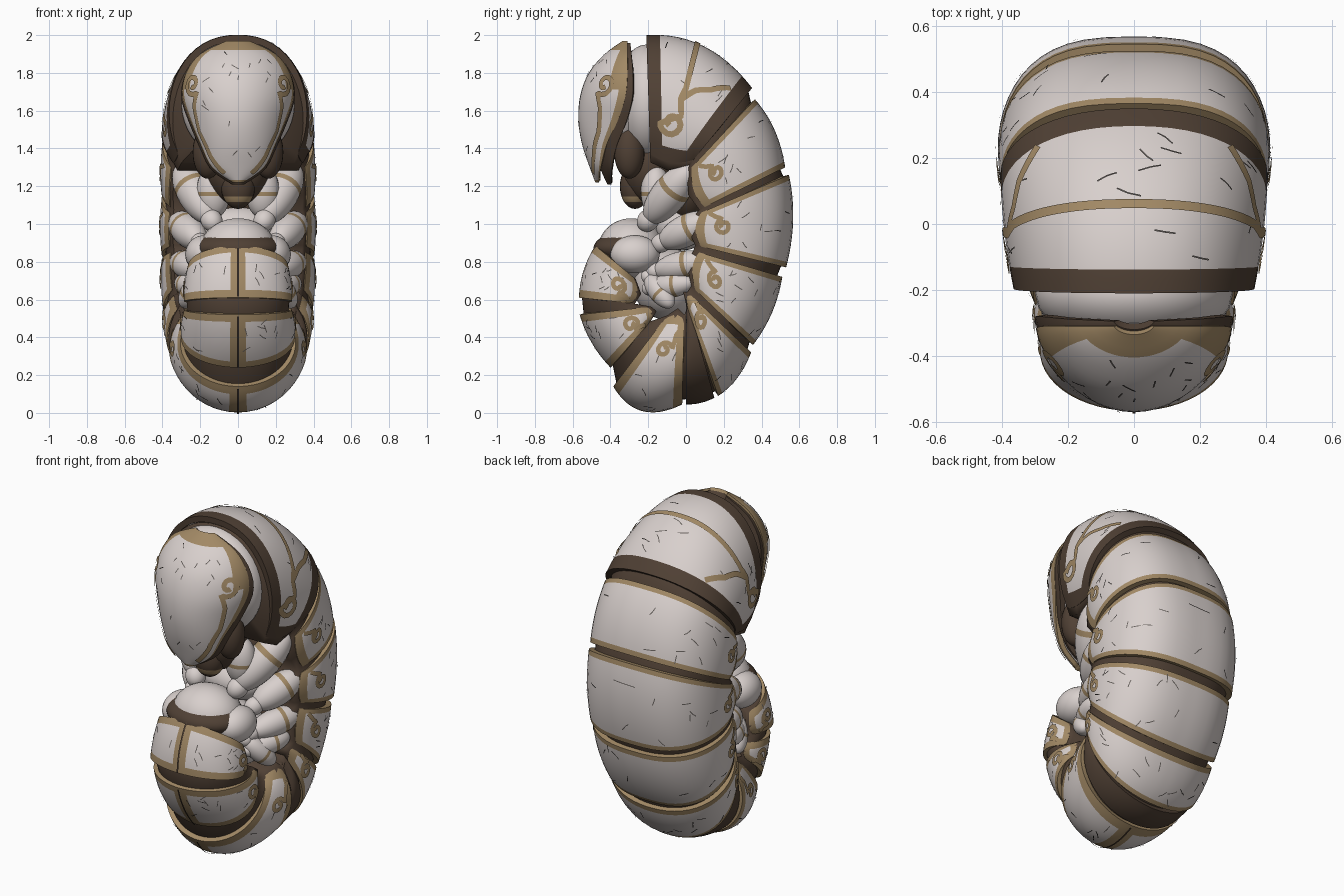
import bpy, bmesh, math, random
from mathutils import Vector

random.seed(4)
if "Cube" in bpy.data.objects:
    bpy.data.objects.remove(bpy.data.objects["Cube"])


def material(name, rgb):
    m = bpy.data.materials.new(name)
    m.use_nodes = True
    m.diffuse_color = (*rgb, 1)
    m.node_tree.nodes["Principled BSDF"].inputs["Base Color"].default_value = (*rgb, 1)
    return m


MATS = [material("ivory", (0.69, 0.63, 0.61)), material("tan trim", (0.36, 0.25, 0.13)),
        material("dark brown", (0.08, 0.052, 0.035)), material("crack grey", (0.13, 0.115, 0.105))]
IVORY, TAN, DARK, CRACK = range(4)


def finish(name, bm):
    mesh = bpy.data.meshes.new(name)
    bm.to_mesh(mesh)
    bm.free()
    for m in MATS:
        mesh.materials.append(m)
    mesh.shade_smooth()
    ob = bpy.data.objects.new(name, mesh)
    bpy.context.collection.objects.link(ob)
    return ob


def spread(a, b, n):
    return [a + (b - a) * i / n for i in range(n + 1)]


def normal(f, u, v, c):
    e = 0.01
    n = (f(u + e, v) - f(u - e, v)).cross(f(u, v + e) - f(u, v - e)).normalized()
    return -n if n.dot(f(u, v) - c) < 0 else n


def grid(name, f, us, vs, pick, c, thick=0.0):
    """Patch of the surface f, coloured cell by cell."""
    bm = bmesh.new()
    rows = [[bm.verts.new(f(u, v)) for v in vs] for u in us]
    for i in range(len(us) - 1):
        for j in range(len(vs) - 1):
            face = bm.faces.new((rows[i][j], rows[i + 1][j], rows[i + 1][j + 1], rows[i][j + 1]))
            face.material_index = pick((us[i] + us[i + 1]) / 2, (vs[j] + vs[j + 1]) / 2)
    bm.normal_update()
    mid = bm.faces[:][len(bm.faces) // 2]
    if mid.normal.dot(mid.calc_center_median() - c) < 0:
        bmesh.ops.reverse_faces(bm, faces=bm.faces[:])
    ob = finish(name, bm)
    if thick:
        s = ob.modifiers.new("thickness", "SOLIDIFY")
        s.thickness, s.offset = thick, -1
        e = ob.modifiers.new("crisp rim", "EDGE_SPLIT")
        e.split_angle = math.radians(50)


def ribbon(bm, f, c, path, width, mat, lift=0.006):
    """Thin painted stripe following a path of (u, v) points on f."""
    pts = []
    for (a, b), (d, e) in zip(path, path[1:]):
        pts += [(a + (d - a) * k / 4, b + (e - b) * k / 4) for k in range(4)]
    pts.append(path[-1])
    pos = [f(*p) for p in pts]
    last = None
    for i, p in enumerate(pts):
        n = normal(f, *p, c)
        side = (pos[min(i + 1, len(pos) - 1)] - pos[max(i - 1, 0)]).cross(n).normalized() * width / 2
        pair = [bm.verts.new(pos[i] + n * lift + s) for s in (side, -side)]
        if last:
            bm.faces.new((last[0], last[1], pair[1], pair[0])).material_index = mat
        last = pair


def spiral(f, u, v, r, turns, phase):
    e = 0.01
    du = r / ((f(u + e, v) - f(u - e, v)).length / (2 * e))
    dv = r / ((f(u, v + e) - f(u, v - e)).length / (2 * e))
    out = []
    for k in spread(0, 1, 14):
        a = phase + turns * math.tau * k
        out.append((u + du * (0.25 + 0.75 * k) * math.cos(a), v + dv * (0.25 + 0.75 * k) * math.sin(a)))
    return out


def mirrored(path):
    return [(u, -v) for u, v in path]


# ---- body armour: each plate spans two lines from back edge to belly edge, in (y, z)
REACH = math.radians(122)


def section(o, i, w, power, t):
    p = o.lerp(i, (1 - math.cos(t)) / (1 - math.cos(REACH)))
    return Vector((math.copysign(w * abs(math.sin(t)) ** power, t), p.x, p.y))


def plate_line(o0, o1, i0, i1, w0, w1, bulge, power):
    o0, o1, i0, i1 = map(Vector, (o0, o1, i0, i1))
    out = ((o0 + o1) - (i0 + i1)).normalized()

    def line(u):
        arch = 4 * u * (1 - u)
        return (o0.lerp(o1, u) + out * bulge * arch, i0.lerp(i1, u) - out * 0.03 * arch,
                w0 + (w1 - w0) * u + 0.008 * arch, power)
    return line


PLATES = [  # name, back edge ends, belly edge ends, half widths, bulge, squareness
    ("thorax_shield", (-.21, 2), (.35, 1.72), (-.19, 1.37), (.04, 1.34), .365, .405, .085, .88),
    ("back_plate_1", (.365, 1.66), (.525, 1.3), (.03, 1.3), (.1, 1.09), .4, .405, .03, .72),
    ("back_plate_2", (.545, 1.26), (.53, .77), (.08, 1.06), (.08, .88), .405, .405, .03, .68),
    ("back_plate_3", (.51, .72), (.355, .36), (.07, .85), (.05, .65), .405, .395, .025, .75),
    ("back_plate_4", (.345, .32), (.17, .09), (.03, .62), (.01, .55), .395, .375, .025, .9),
    ("dark_fold", (.15, .08), (0, .045), (.02, .55), (.0, .5), .365, .355, .01, 1),
    ("belly_plate", (-.02, .045), (-.385, .14), (-.01, .49), (-.12, .49), .365, .305, .088, 1),
    ("lower_front_plate", (-.4, .24), (-.563, .52), (-.2, .47), (-.21, .56), .3, .285, .02, 1),
    ("upper_front_plate", (-.567, .61), (-.48, .885), (-.29, .58), (-.28, .72), .285, .265, .02, 1),
]

stations = []
for name, *spec in PLATES:
    line = plate_line(*spec)
    stations += [line(u) for u in (0, .5, 1)]
    length = (line(1)[0] - line(0)[0]).length
    c = Vector((0, *line(.5)[1]))
    shield, fold = name == "thorax_shield", name == "dark_fold"
    front = not shield and not fold and "back" not in name
    rim = 0.07 if shield else 0.04 if front else 0.028
    b = rim / length
    edge = REACH - (0.2 if shield else 0.16)
    centre = 0.14 if front else 0.11

    def f(u, t):
        return section(*line(u), t)

    def even_rim(u, t):
        """Same surface, with a rim of constant width all along it."""
        e = min(.35, rim / (f(1, t) - f(0, t)).length)
        if u <= b:
            return f(u / b * e, t)
        if u >= 1 - b:
            return f(1 - (1 - u) / b * e, t)
        return f(e + (u - b) / (1 - 2 * b) * (1 - 2 * e), t)

    def pick(u, t):
        if fold:
            return DARK
        if u < b or u > 1 - b or abs(t) > edge:
            return DARK if shield else TAN
        return TAN if front and abs(t) < centre else IVORY

    half = [0, .02, .05] + spread(centre, edge, 15) + [REACH]
    grid(name, even_rim, spread(0, b, 2) + spread(b, 1 - b, 10)[1:] + [1 - b / 2, 1],
         [-t for t in half[:0:-1]] + half, pick, c, 0.035)
    if fold:
        continue

    # painted scrolls, centre lines and fine cracks
    bm = bmesh.new()
    if shield:
        ribbon(bm, f, c, [(.44, t) for t in spread(-1.2, 1.2, 14)], .03, TAN)
        curl = spiral(f, .36, 1.62, .07, 1.1, 2.2)
        lines = [curl + [(.47, 1.5), (.41, 1.3), (.44, 1.15)], [(.42, 1.3), (.55, 1.12), (.7, 1), (.86, .75)]]
    else:
        curl = spiral(f, .48, 1.55 if front else 1.66, .045, 1.3, 1.0)
        lines = [curl + [(.25, 1.8), (.12, 1.93)]]
    for stroke in lines:
        for path in (stroke, mirrored(stroke)):
            ribbon(bm, f, c, path, .032 if shield else .024, TAN)
    if front:
        ribbon(bm, f, c, [(u, 0) for u in spread(.02, .98, 8)], .01, DARK, .008)
    for k in range(18):
        u, t, a = random.uniform(.15, .85), random.uniform(-1.7, 1.7), random.uniform(0, math.tau)
        du, dt = .03 / length * math.cos(a), .08 * math.sin(a)
        ribbon(bm, f, c, [(u, t), (u + du, t + dt), (u + 1.6 * du, t + 2 * dt)], .005, CRACK, .005)
    finish(name + "_paint", bm)

# ---- dark body under the plates, closed at both ends
core = [(o.lerp(i, .06), i.lerp(o, -.07), w * .945, p) for o, i, w, p in stations]
caps = [(s[0].lerp(s[1], .5), s[0].lerp(s[1], .5), 0.0, 1) for s in (core[0], core[-1])]
core = [caps[0]] + core + [caps[1]]
grid("inner_body", lambda k, t: section(*core[int(k)], t), range(len(core)),
     spread(-REACH, REACH, 40) + [-REACH], lambda u, t: DARK, Vector((0, 0, .8)))

# ---- head mask: rows of height, half width, front y, rim y
HEAD = [(1.22, .03, -.48, -.46), (1.3, .14, -.51, -.45), (1.42, .2, -.55, -.42), (1.55, .255, -.57, -.36),
        (1.68, .295, -.56, -.32), (1.8, .275, -.515, -.31), (1.9, .2, -.43, -.31), (1.97, .06, -.335, -.31)]


def head_row(u):
    x = min(max(u, 0), 1) * (len(HEAD) - 1)
    i = min(int(x), len(HEAD) - 2)
    k = x - i
    p, q, r, s = [Vector(HEAD[min(max(j, 0), len(HEAD) - 1)]) for j in (i - 1, i, i + 1, i + 2)]
    return q + ((r - p) * k + (2 * p - 5 * q + 4 * r - s) * k ** 2 + (3 * q - p - 3 * r + s) * k ** 3) / 2


def mask(u, a):
    z, w, y, rim = head_row(u)
    return Vector((w * math.sin(a), rim + (y - rim) * max(0, math.cos(a)) ** 1.3, z))


def hood(u, a):
    p = mask(u, a)
    return Vector((p.x * 1.02, p.y + .015 + .05 * (1 - u), p.z - .012))


def mask_colour(u, a):
    return TAN if abs(a) > (1.05 if u > .62 else 1.3) or u < .05 or u > .89 else IVORY


HC = Vector((0, -.25, 1.6))
QUARTER = math.pi / 2
grid("head_mask", mask, spread(0, 1, 28), spread(-QUARTER, QUARTER, 24), mask_colour, HC, 0.03)
grid("head_hood", hood, spread(0, 1, 20), spread(-QUARTER, QUARTER, 20), lambda u, a: DARK, HC, 0.03)
bm = bmesh.new()
scroll = spiral(mask, .64, .95, .06, 1.2, 2.6) + [(.5, .95), (.36, 1.05), (.22, .95), (.1, .7)]
for path in (scroll, mirrored(scroll)):
    ribbon(bm, mask, HC, path, .028, TAN)
for k in range(18):
    u, a, s = random.uniform(.2, .85), random.uniform(-.9, .9), random.uniform(-.15, .15)
    ribbon(bm, mask, HC, [(u, a), (u + .03, a + s)], .005, CRACK, .005)
finish("head_paint", bm)


# ---- soft parts
def ball(name, centre, radii, mat=IVORY, aim=None, band=None):
    bm = bmesh.new()
    bmesh.ops.create_uvsphere(bm, u_segments=24, v_segments=20, radius=1)
    for face in bm.faces:
        z = face.calc_center_median().z
        face.material_index = TAN if band and band[0] < z < band[1] else mat
    ob = finish(name, bm)
    ob.location, ob.scale = centre, radii
    if aim:
        ob.rotation_mode = "QUATERNION"
        ob.rotation_quaternion = aim.to_track_quat("Z", "Y")


ball("neck", (0, -.21, 1.64), (.3, .17, .31))
ball("skull", (0, -.33, 1.64), (.25, .12, .27))
ball("throat", (0, -.19, 1.3), (.17, .15, .2), DARK)
ball("chin", (0, -.27, 1.2), (.09, .08, .12), DARK, None, (-.75, -.45))
ball("chest", (0, .02, 1.18), (.26, .12, .2), DARK)
ball("upper_belly", (0, -.02, .98), (.2, .14, .12))
ball("lower_belly", (0, -.09, .68), (.24, .19, .19))
ball("tail_tip", (0, -.29, .87), (.2, .175, .16))
ball("tail_band", (0, -.3, .87), (.23, .19, .095), DARK)

LEGS = [((.31, .03, 1.3), (.14, -.2, 1.02), .095), ((.33, .13, 1.03), (.2, -.13, .9), .085),
        ((.33, .11, .81), (.2, -.16, .75), .075), ((.31, .03, .69), (.2, -.19, .66), .065),
        ((.29, -.08, .57), (.19, -.2, .72), .06)]
for side, label in ((1, "left"), (-1, "right")):
    ball(label + "_tail_pad", (side * .18, -.27, .84), (.1, .13, .1))
    ball(label + "_cheek", (side * .16, -.3, 1.38), (.08, .08, .14), DARK)
    ball(label + "_collar_pad", (side * .13, -.16, 1.17), (.09, .08, .14), IVORY, None, (-.2, 0))
    for n, (a, b, r) in enumerate(LEGS, 1):
        a, b = (Vector((side * p[0], p[1], p[2])) for p in (a, b))
        half_length = (b - a).length / 2 + .01
        ball(f"{label}_leg_{n}", (a + b) / 2, (r, r, half_length), IVORY, b - a, (-.3, -.1))
        ball(f"{label}_foot_{n}", b, (r * .6, r * .6, r * .7), IVORY, b - a)
